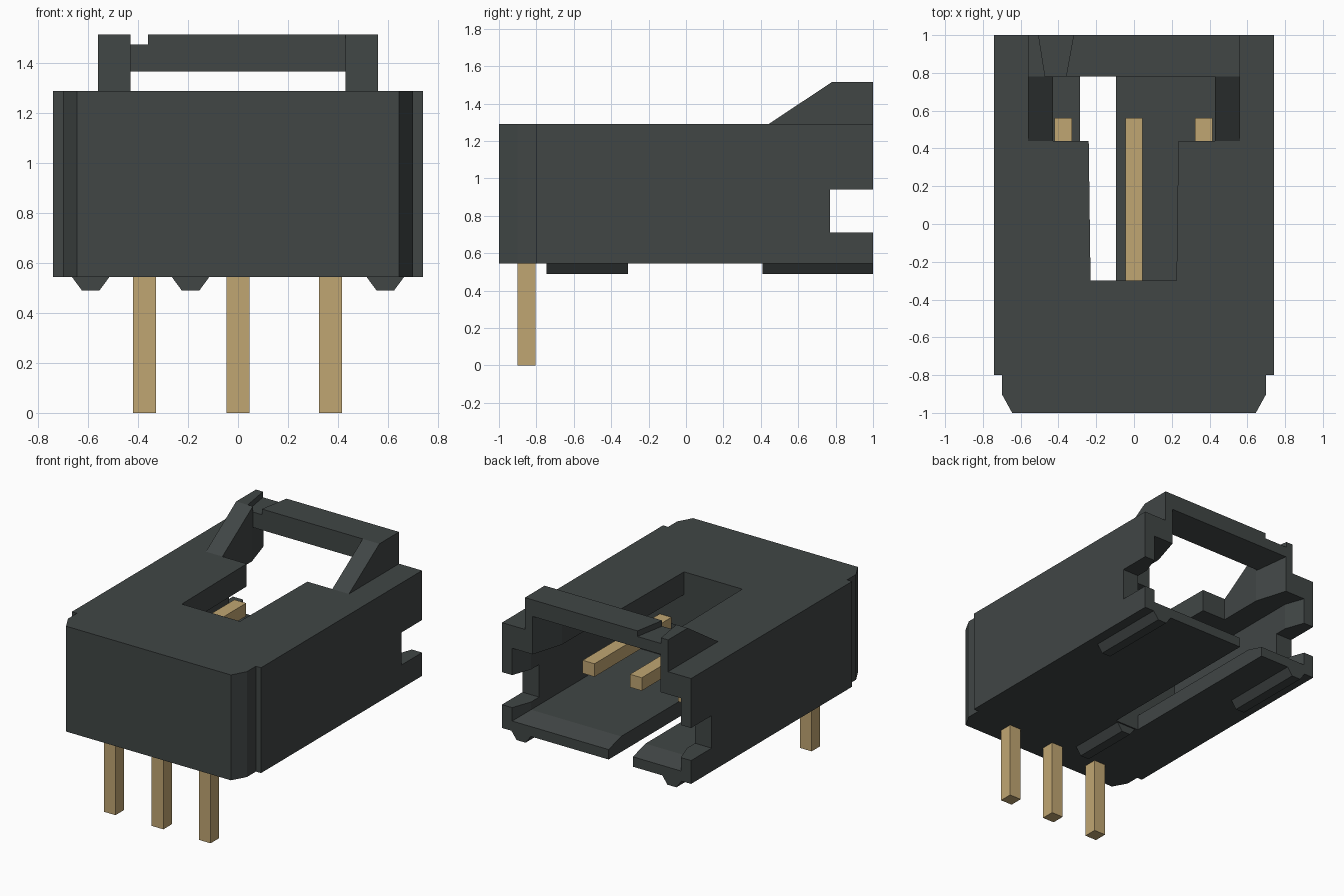
import bpy, bmesh

cube = bpy.data.objects.get("Cube")
if cube:
    bpy.data.objects.remove(cube, do_unlink=True)


def material(name, rgb):
    m = bpy.data.materials.new(name)
    m.use_nodes = True
    m.diffuse_color = (*rgb, 1)
    m.node_tree.nodes["Principled BSDF"].inputs["Base Color"].default_value = (*rgb, 1)
    return m


DARK = material("dark grey plastic", (0.052, 0.061, 0.060))
GOLD = material("gold metal", (0.53, 0.38, 0.17))


def loft(name, ring_a, ring_b, mat=DARK):
    """Solid between two matching rings of points."""
    bm = bmesh.new()
    a = [bm.verts.new(p) for p in ring_a]
    b = [bm.verts.new(p) for p in ring_b]
    bm.faces.new(a)
    bm.faces.new(b)
    for i in range(len(a)):
        j = (i + 1) % len(a)
        bm.faces.new((a[i], a[j], b[j], b[i]))
    bmesh.ops.recalc_face_normals(bm, faces=bm.faces)
    mesh = bpy.data.meshes.new(name)
    bm.to_mesh(mesh)
    bm.free()
    mesh.materials.append(mat)
    ob = bpy.data.objects.new(name, mesh)
    bpy.context.collection.objects.link(ob)
    return ob


def along_x(name, profile, x0, x1, mat=DARK):
    return loft(name, [(x0, y, z) for y, z in profile], [(x1, y, z) for y, z in profile], mat)


def along_y(name, profile, y0, y1):
    return loft(name, [(x, y0, z) for x, z in profile], [(x, y1, z) for x, z in profile])


def taper_y(name, y0, rect0, y1, rect1=None):
    """Block along y; each end is a rectangle (x0, x1, z0, z1)."""
    def ring(y, r):
        return [(r[0], y, r[2]), (r[1], y, r[2]), (r[1], y, r[3]), (r[0], y, r[3])]
    return loft(name, ring(y0, rect0), ring(y1, rect1 or rect0))


def combine(target, tool, operation):
    """Boolean the tool into the target, then discard the tool."""
    mod = target.modifiers.new("bool", 'BOOLEAN')
    mod.operation, mod.solver, mod.object = operation, 'EXACT', tool
    graph = bpy.context.evaluated_depsgraph_get()
    mesh = bpy.data.meshes.new_from_object(target.evaluated_get(graph))
    target.modifiers.clear()
    target.data = mesh
    bpy.data.objects.remove(tool, do_unlink=True)


# Housing block with stepped, chamfered front corners
half = [(0.645, -1), (0.70, -0.9), (0.70, -0.8), (0.74, -0.8), (0.74, 1)]
outline = half + [(-x, y) for x, y in reversed(half)]
housing = loft("housing", [(x, y, 0.545) for x, y in outline],
               [(x, y, 1.29) for x, y in outline])

# Sloped latch bridge on top of the open end
combine(housing, along_x("bridge", [(0.304, 1.2), (0.44, 1.29), (0.78, 1.515),
                                    (1, 1.515), (1, 1.2)], -0.56, 0.56), 'UNION')

cutters = [
    # main cavity and its flared mouth
    taper_y("cavity", -0.30, (-0.61, 0.61, 0.655, 1.13), 0.87),
    taper_y("mouth", 0.86, (-0.61, 0.61, 0.655, 1.13),
            1.05, (-0.678, 0.678, 0.601, 1.13)),
    # latch window, opening under the bridge, and slot in the roof
    taper_y("window", 0.44, (-0.43, 0.43, 0.9, 1.7), 0.78),
    taper_y("under_bridge", 0.77, (-0.43, 0.43, 0.9, 1.365),
            1.05, (-0.515, 0.515, 0.9, 1.405)),
    taper_y("roof_slot", -0.30, (-0.23, 0.225, 0.9, 1.7),
            0.46, (-0.24, 0.235, 0.9, 1.7)),
    # floor slot and side notches
    taper_y("floor_slot", -0.30, (-0.285, -0.095, 0.4, 0.9), 1.1),
    taper_y("side_notches", 0.77, (-0.9, 0.9, 0.71, 0.94), 1.1),
    # flared groove across the bridge
    taper_y("bridge_groove", 0.78, (-0.47, -0.36, 1.475, 1.7),
            1.05, (-0.513, -0.311, 1.475, 1.7)),
]
for cutter in cutters:
    combine(housing, cutter, 'DIFFERENCE')

# Standoff ribs underneath
for name, cx, y0, y1 in (("left_rib", 0.59, 0.41, 1), ("right_rib", -0.59, 0.41, 1),
                         ("front_rib", -0.19, -0.745, -0.31)):
    along_y(name, [(cx - 0.077, 0.547), (cx - 0.035, 0.49),
                   (cx + 0.035, 0.49), (cx + 0.077, 0.547)], y0, y1)

# Three right-angle contact pins
pin = [(-0.9, 0), (-0.805, 0), (-0.805, 0.85), (0.56, 0.85), (0.56, 0.942), (-0.9, 0.942)]
for name, cx in (("right_pin", -0.374), ("middle_pin", 0), ("left_pin", 0.37)):
    along_x(name, pin, cx - 0.046, cx + 0.046, GOLD)
